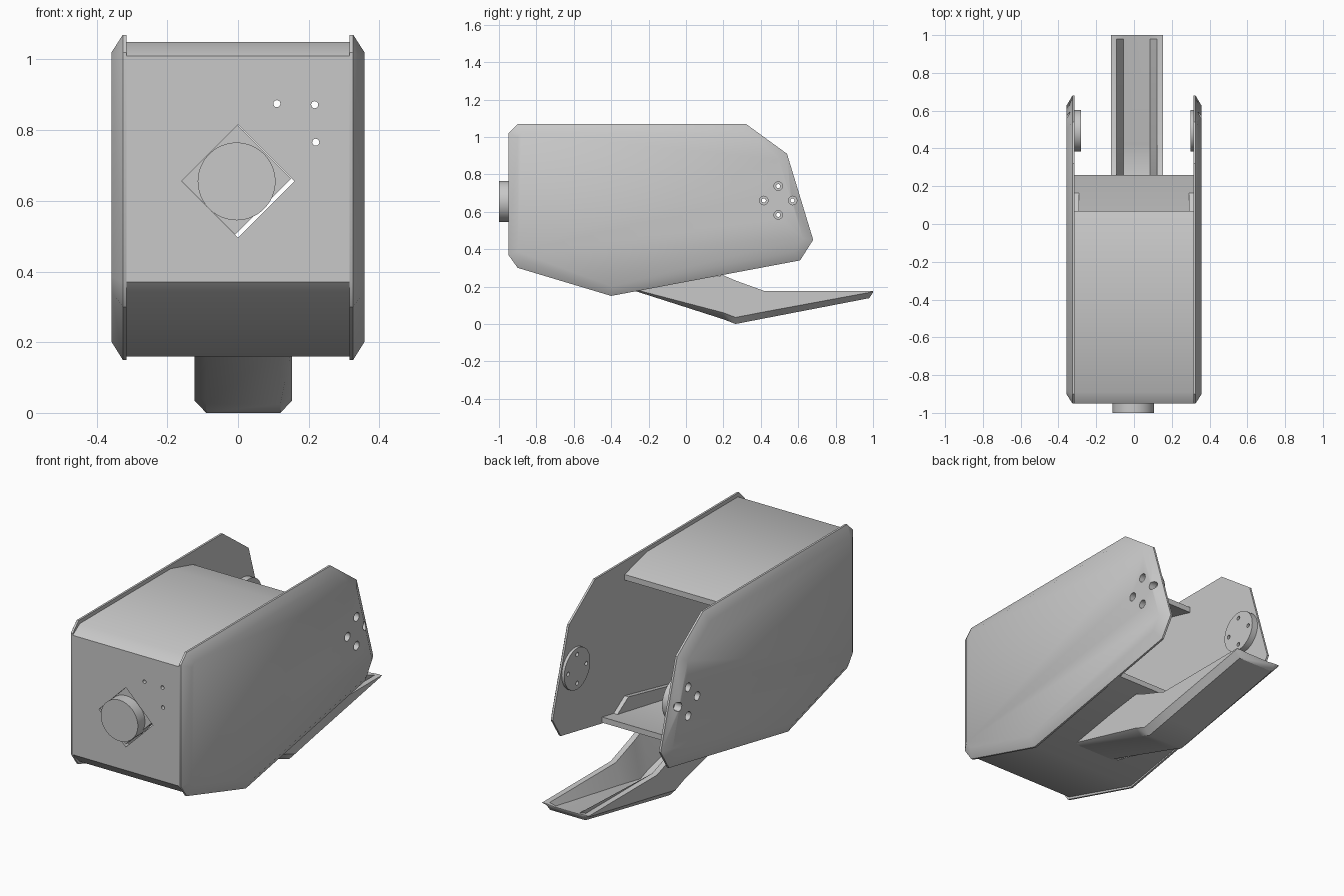
import bpy, bmesh, math
from mathutils import Matrix, Vector

cube = bpy.data.objects.get("Cube")
if cube:
    bpy.data.objects.remove(cube, do_unlink=True)

grey = bpy.data.materials.new("plain grey")
grey.use_nodes = True
COLOUR = (0.58, 0.58, 0.58, 1)
grey.diffuse_color = COLOUR
grey.node_tree.nodes["Principled BSDF"].inputs["Base Color"].default_value = COLOUR


def finish(name, bm):
    bmesh.ops.recalc_face_normals(bm, faces=bm.faces)
    mesh = bpy.data.meshes.new(name)
    bm.to_mesh(mesh)
    bm.free()
    mesh.materials.append(grey)
    obj = bpy.data.objects.new(name, mesh)
    bpy.context.collection.objects.link(obj)
    return obj


def loft(name, rings):
    """Skin a list of equal closed rings and cap both ends."""
    bm = bmesh.new()
    loops = [[bm.verts.new(p) for p in ring] for ring in rings]
    n = len(loops[0])
    for a, b in zip(loops, loops[1:]):
        for i in range(n):
            j = (i + 1) % n
            bm.faces.new((a[i], a[j], b[j], b[i]))
    bm.faces.new(loops[0])
    bm.faces.new(loops[-1])
    return finish(name, bm)


def prism(name, profile, x0, x1):
    return loft(name, [[(x, y, z) for y, z in profile] for x in (x0, x1)])


def cylinder(name, axis, start, end, centre, radius, sides=48):
    """Cylinder along x or y; centre holds the other two coordinates."""
    ring = []
    for i in range(sides):
        t = 2 * math.pi * i / sides
        ring.append((centre[0] + radius * math.cos(t), centre[1] + radius * math.sin(t)))
    if axis == "x":
        return loft(name, [[(d, a, b) for a, b in ring] for d in (start, end)])
    return loft(name, [[(a, d, b) for a, b in ring] for d in (start, end)])


def cut(obj, cutters):
    for c in cutters:
        mod = obj.modifiers.new("cut", "BOOLEAN")
        mod.operation = "DIFFERENCE"
        mod.solver = "EXACT"
        mod.object = c
        bpy.context.view_layer.objects.active = obj
        bpy.ops.object.modifier_apply(modifier=mod.name)
        bpy.data.objects.remove(c, do_unlink=True)


def inset(profile, amount):
    """Move every edge of a convex profile inwards by the same amount."""
    pts = [Vector(p) for p in profile]
    middle = sum(pts, Vector((0, 0))) / len(pts)
    out = []
    for i, p in enumerate(pts):
        normals = []
        for a, b in ((pts[i - 1], p), (p, pts[(i + 1) % len(pts)])):
            d = (b - a).normalized()
            n = Vector((-d.y, d.x))
            normals.append(n if n.dot(middle - a) > 0 else -n)
        m = normals[0] + normals[1]
        out.append(tuple(p + m * (amount / (1 + normals[0].dot(normals[1])))))
    return out


# Side plates with chamfered outer rims, bolt holes and pivot discs
plate = [(-0.95, 1.02), (-0.90, 1.07), (0.32, 1.07), (0.54, 0.91), (0.68, 0.45),
         (0.61, 0.34), (-0.40, 0.15), (-0.90, 0.30), (-0.95, 0.37)]
PIVOT = (0.493, 0.66)
bolts = [(PIVOT[0] + 0.077 * a, PIVOT[1] + 0.077 * b) for a, b in ((1, 0), (0, 1), (-1, 0), (0, -1))]
for side, label, disc_in in ((1, "left", 0.30), (-1, "right", 0.28)):
    levels = [(0.315, plate), (0.326, plate), (0.358, inset(plate, 0.05))]
    panel = loft(label + "_side_plate", [[(side * x, y, z) for y, z in pr] for x, pr in levels])
    cut(panel, [cylinder("cutter", "x", side * 0.2, side * 0.5, b, 0.023, 20) for b in bolts])
    disc = cylinder(label + "_pivot_disc", "x", side * disc_in, side * 0.317, PIVOT, 0.11)
    cut(disc, [cylinder("cutter", "x", side * 0.2, side * 0.5, b, 0.011, 16) for b in bolts])
    # Short lip along the floor beside each plate
    prism(label + "_floor_lip", [(0.18, 0.28), (0.07, 0.35), (-0.40, 0.25), (-0.40, 0.18)],
          side * 0.292, side * 0.317)

# Body shell: open at the back, folded from one sheet
shell = [(0.07, 1.0), (-0.12, 1.05), (-0.89, 1.05), (-0.95, 1.01), (-0.95, 0.37),
         (-0.89, 0.31), (-0.40, 0.16), (0.26, 0.278),
         (0.26, 0.308), (-0.40, 0.19), (-0.88, 0.335), (-0.92, 0.38), (-0.92, 1.0),
         (-0.88, 1.02), (-0.12, 1.02), (0.07, 0.97)]
body = prism("body_shell", shell, -0.317, 0.317)
cut(body, [cylinder("cutter", "y", -1.1, -0.8, (0, 0.655), 0.16, 4)]
    + [cylinder("cutter", "y", -1.1, -0.8, c, 0.01, 16)
       for c in ((0.11, 0.875), (0.217, 0.872), (0.22, 0.766))])

# Lens in its diamond opening, with a small slot in the mount
mount = cylinder("lens_mount", "y", -0.94, -0.90, (-0.008, 0.663), 0.158, 4)
slot = cylinder("cutter", "y", -1.1, -0.8, (0, 0), 0.024, 4)
slot.data.transform(Matrix.Translation((-0.088, 0, 0.567))
                    @ Matrix.Rotation(math.radians(45), 4, "Y")
                    @ Matrix.Diagonal((1.2, 1, 0.7, 1))
                    @ Matrix.Rotation(math.radians(45), 4, "Y"))
cut(mount, [slot])
cylinder("lens_barrel", "y", -1.0, -0.88, (-0.004, 0.655), 0.11, 64)

# Tail channel: y, underside, rim and inner floor heights
stations = [(-0.29, 0.182, 0.19, 0.186), (0.20, 0.025, 0.26, 0.065), (0.265, 0.0, 0.232, 0.04),
            (0.42, 0.03, 0.176, 0.07), (0.98, 0.138, 0.176, 0.168), (1.0, 0.168, 0.176, 0.172)]
rings = []
for y, low, rim, floor in stations:
    chamfer = min(0.035, (rim - low) * 0.8)
    half = [(0.07, floor), (0.108, rim), (0.138, rim), (0.138, low + chamfer), (0.105, low)]
    outline = half + [(-x, z) for x, z in reversed(half)]
    rings.append([(x + 0.015, y, z) for x, z in outline])
loft("tail_channel", rings)

# Soft shading over shallow folds only
bpy.ops.object.select_all(action="DESELECT")
for obj in bpy.context.collection.objects:
    if obj.type == "MESH":
        obj.select_set(True)
        bpy.context.view_layer.objects.active = obj
bpy.ops.object.shade_smooth_by_angle(angle=math.radians(36))
bpy.ops.object.select_all(action="DESELECT")
